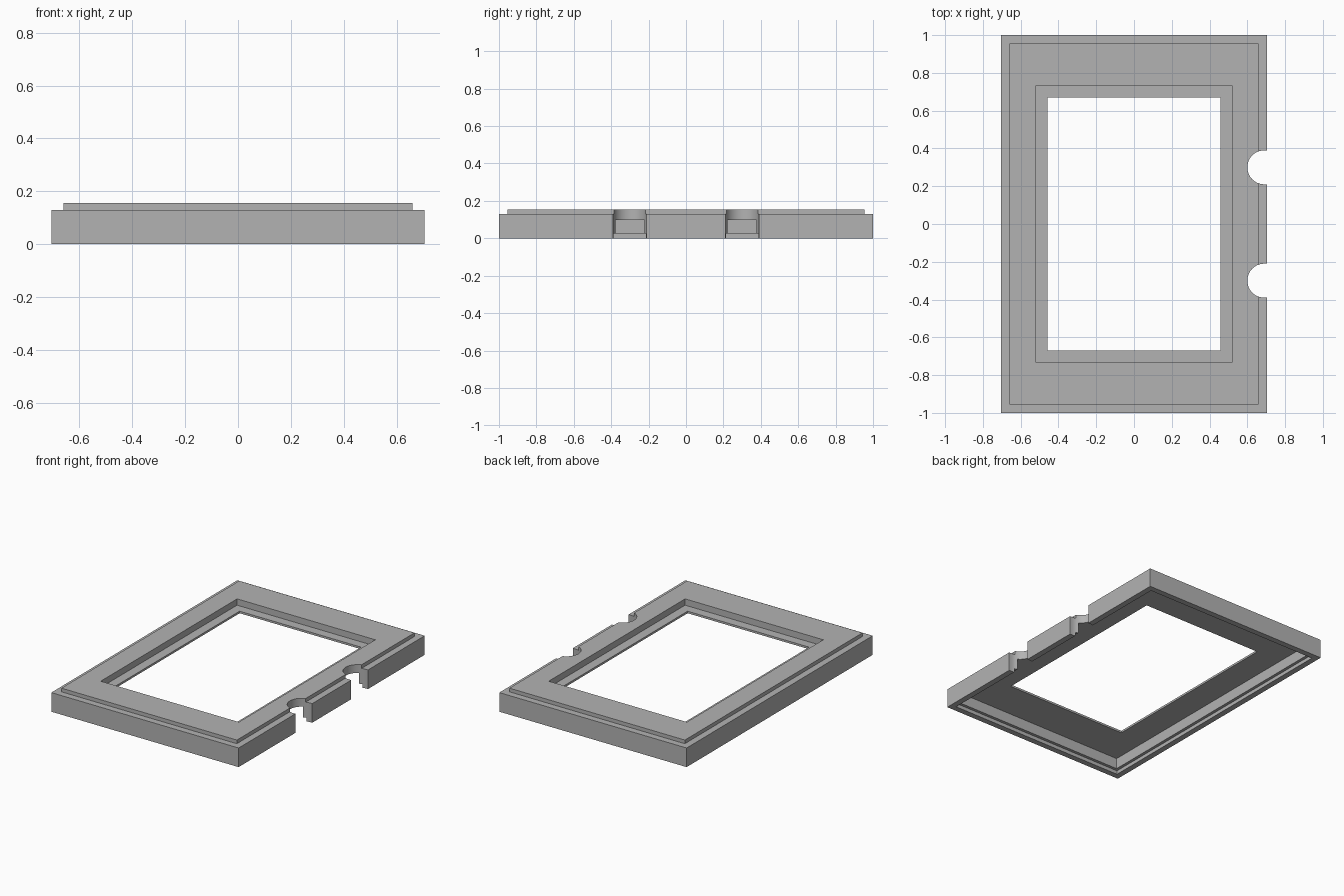
import bpy
import bmesh
import math

cube = bpy.data.objects.get("Cube")
if cube:
    bpy.data.objects.remove(cube, do_unlink=True)

HALF_X, HALF_Y = 0.705, 1.0
HEIGHT = 0.155

grey = bpy.data.materials.new("mid_grey")
grey.use_nodes = True
colour = (0.45, 0.45, 0.45, 1)
grey.diffuse_color = colour
grey.node_tree.nodes["Principled BSDF"].inputs["Base Color"].default_value = colour


def make_object(name, bm):
    bmesh.ops.recalc_face_normals(bm, faces=bm.faces)
    mesh = bpy.data.meshes.new(name)
    bm.to_mesh(mesh)
    bm.free()
    mesh.materials.append(grey)
    obj = bpy.data.objects.new(name, mesh)
    bpy.context.collection.objects.link(obj)
    return obj


def rectangular_ring(name, profile):
    """Carry a closed (inset x, inset y, z) section round a rectangle with square corners."""
    bm = bmesh.new()
    loops = []
    for ix, iy, z in profile:
        x, y = HALF_X - ix, HALF_Y - iy
        loops.append([bm.verts.new((sx * x, sy * y, z))
                      for sx, sy in ((-1, -1), (1, -1), (1, 1), (-1, 1))])
    for a, b in zip(loops, loops[1:] + loops[:1]):
        for i in range(4):
            j = (i + 1) % 4
            bm.faces.new((a[i], a[j], b[j], b[i]))
    return make_object(name, bm)


def notch_cutter(name, y, radius=0.09, centre_x=0.69, steps=24):
    """Upright cutter with a round inner end and straight sides running outwards."""
    bm = bmesh.new()
    outline = [(0.8, y + radius)]
    for i in range(steps + 1):
        t = math.pi * (0.5 + i / steps)
        outline.append((centre_x + radius * math.cos(t), y + radius * math.sin(t)))
    outline.append((0.8, y - radius))
    base = bm.faces.new([bm.verts.new((px, py, -0.1)) for px, py in outline])
    top = bmesh.ops.extrude_face_region(bm, geom=[base])["geom"]
    verts = [v for v in top if isinstance(v, bmesh.types.BMVert)]
    bmesh.ops.translate(bm, vec=(0, 0, 0.4), verts=verts)
    cutter = make_object(name, bm)
    cutter.hide_render = True
    return cutter


# Frame section: stepped top lip, window recess, hollow underside, bottom socket
frame = rectangular_ring("stacking_frame", [
    (0, 0, 0),
    (0, 0, 0.13),
    (0.045, 0.045, 0.13),
    (0.045, 0.045, HEIGHT),
    (0.185, 0.267, HEIGHT),
    (0.185, 0.267, 0.112),
    (0.248, 0.33, 0.112),
    (0.248, 0.33, 0.098),
    (0.06, 0.06, 0.098),
    (0.06, 0.06, 0.025),
    (0.04, 0.04, 0.025),
    (0.04, 0.04, 0),
])

# Two finger notches through the left side
cutters = [notch_cutter("notch_cutter", y) for y in (-0.3, 0.3)]
for cutter in cutters:
    mod = frame.modifiers.new("notch", "BOOLEAN")
    mod.operation = "DIFFERENCE"
    mod.solver = "EXACT"
    mod.object = cutter

bpy.context.view_layer.update()
evaluated = frame.evaluated_get(bpy.context.evaluated_depsgraph_get())
cut_mesh = bpy.data.meshes.new_from_object(evaluated)
frame.modifiers.clear()
frame.data = cut_mesh
for cutter in cutters:
    bpy.data.objects.remove(cutter, do_unlink=True)

# Smooth notch curves, sharp edges elsewhere
bpy.ops.object.select_all(action="DESELECT")
frame.select_set(True)
bpy.context.view_layer.objects.active = frame
bpy.ops.object.shade_smooth_by_angle(angle=math.radians(30))
